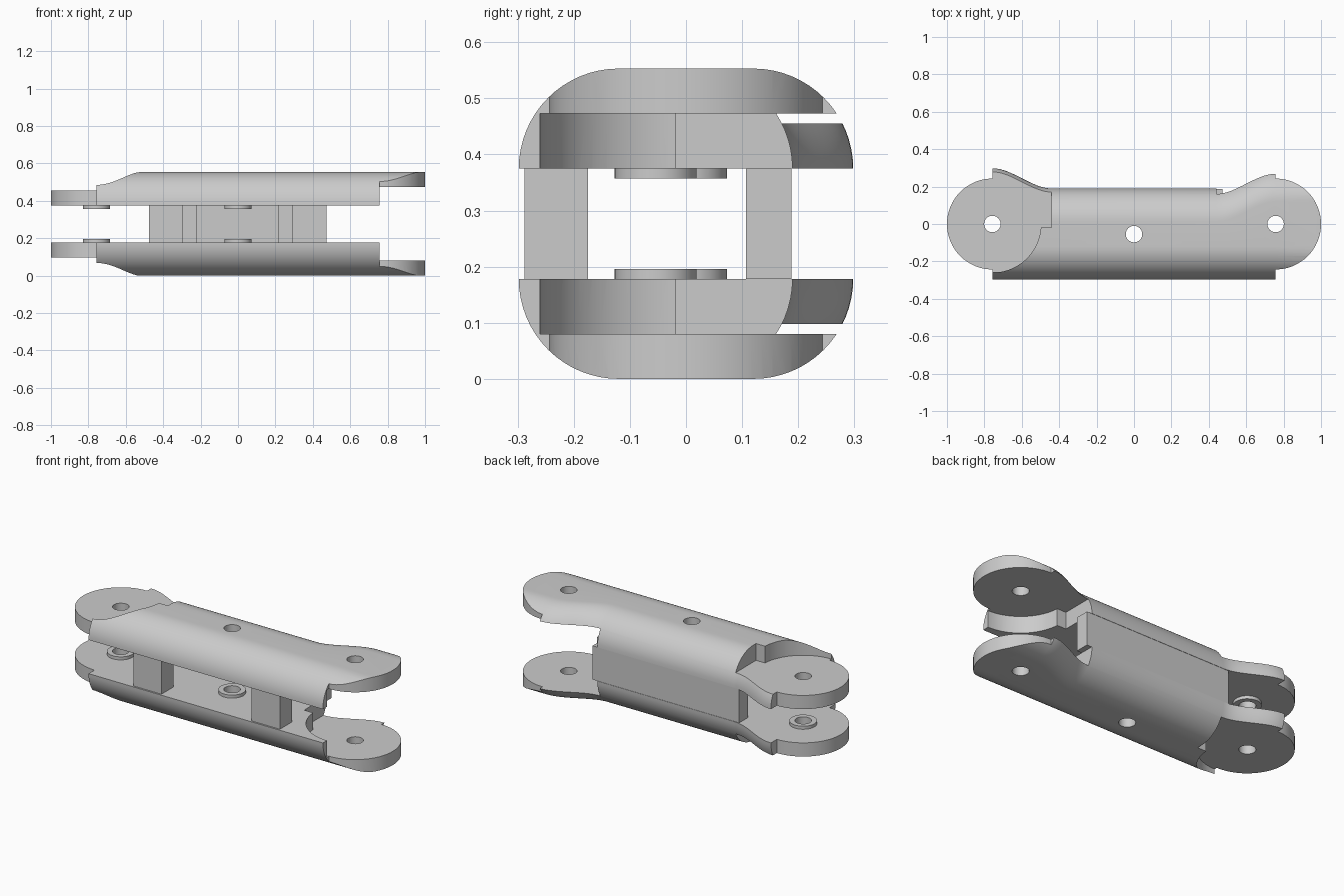
import bpy, bmesh, math

cube = bpy.data.objects.get("Cube")
if cube:
    bpy.data.objects.remove(cube)

MID = 0.2765        # height of the mirror plane; parts below are modelled relative to it
INNER, OUTER = 0.0985, MID
PIVOT, TIP_R, POCKET_R = 0.757, 0.243, 0.26
ROUND = OUTER - INNER

grey = bpy.data.materials.new("light grey")
grey.use_nodes = True
grey.diffuse_color = (0.6, 0.6, 0.6, 1)
grey.node_tree.nodes["Principled BSDF"].inputs["Base Color"].default_value = (0.6, 0.6, 0.6, 1)


def loft(name, rings):
    """Closed solid through matching rings of points."""
    bm = bmesh.new()
    loops = [[bm.verts.new(p) for p in ring] for ring in rings]
    n = len(loops[0])
    for a, b in zip(loops, loops[1:]):
        for i in range(n):
            bm.faces.new((a[i], a[(i + 1) % n], b[(i + 1) % n], b[i]))
    bm.faces.new(loops[0][::-1])
    bm.faces.new(loops[-1])
    bmesh.ops.recalc_face_normals(bm, faces=bm.faces)
    mesh = bpy.data.meshes.new(name)
    bm.to_mesh(mesh)
    bm.free()
    mesh.materials.append(grey)
    obj = bpy.data.objects.new(name, mesh)
    bpy.context.collection.objects.link(obj)
    return obj


def prism(name, outline, z0, z1):
    return loft(name, [[(x, y, z) for x, y in outline] for z in (z0, z1)])


def arc(cx, cy, r, start, end, n):
    angles = [math.radians(start + (end - start) * i / n) for i in range(n + 1)]
    return [(cx + r * math.cos(a), cy + r * math.sin(a)) for a in angles]


def disc(name, x, y, r, z0, z1):
    return prism(name, arc(x, y, r, 0, 352.5, 47), z0, z1)


def boolean(target, tool, operation):
    mod = target.modifiers.new("cut", "BOOLEAN")
    mod.operation, mod.object, mod.solver = operation, tool, "EXACT"
    bpy.context.view_layer.objects.active = target
    bpy.ops.object.modifier_apply(modifier=mod.name)
    bpy.data.objects.remove(tool)


def box(name, x0, x1, y0, y1, z0, z1):
    obj = prism(name, [(x0, y0), (x1, y0), (x1, y1), (x0, y1)], z0, z1)
    obj.location.z = MID
    return obj


def section(x):
    """Rounded shell section whose back edge flares out toward both ends."""
    t = min(max((abs(x) - 0.44) / (PIVOT - 0.44), 0), 1)
    back = 0.19 + 0.108 * t * t * (3 - 2 * t)
    pts = arc(back - ROUND, INNER, ROUND, 0, 90, 16)
    pts += arc(-0.298 + ROUND, INNER, ROUND, 90, 180, 16)
    return [(x, y, z) for y, z in pts]


# Rounded side shell, lofted along its length
flare = [0.44 + (PIVOT - 0.44) * i / 16 for i in range(17)]
stations = [-1.05] + [-x for x in reversed(flare)] + flare + [1.05]
shell = loft("side_shells", [section(x) for x in stations])

# Trim to the plan outline: straight body with a round tip at each end
outline = [(PIVOT, -0.4)] + arc(PIVOT, 0, TIP_R, -90, 90, 32) + [(PIVOT, 0.4)]
outline += [(-x, -y) for x, y in outline]
boolean(shell, prism("plan_trim", outline, 0, 0.4), "INTERSECT")

# Clearance pockets: outside of the right end, inside of the left end
pocket = [(1.1, -POCKET_R)] + arc(PIVOT, 0, POCKET_R, -90, -176, 24)
pocket += [(0.44, -0.018), (0.44, 0.4), (1.1, 0.4)]
boolean(shell, prism("inner_pocket", pocket, 0, 0.1965), "DIFFERENCE")
mirrored = [(-x, y) for x, y in pocket]
boolean(shell, prism("outer_pocket", mirrored, 0.1785, 0.4), "DIFFERENCE")

# Washer bosses on the inside, then the pin holes
for x, y in ((-PIVOT, 0), (0, -0.054)):
    boolean(shell, disc("boss", x, y, 0.073, 0.0805, INNER + 0.01), "UNION")
for x, y in ((-PIVOT, 0), (0, -0.054), (PIVOT, 0)):
    boolean(shell, disc("pin_hole", x, y, 0.044, 0, 0.4), "DIFFERENCE")

# Second shell is the reflection of the first
mirror = shell.modifiers.new("mirror", "MIRROR")
mirror.use_axis = (False, False, True)
mirror.use_mirror_merge = False
bpy.context.view_layer.objects.active = shell
bpy.ops.object.modifier_apply(modifier=mirror.name)
shell.location.z = MID

# Front spacer posts
for side, x0, x1 in (("right", -0.475, -0.293), ("left", 0.29, 0.472)):
    box(side + "_front_post", x0, x1, -0.288, -0.175, -INNER, INNER)

# Back wall, thinner in the middle
wall = box("back_wall", -0.475, 0.472, 0.107, 0.188, -INNER, INNER)
recess = box("wall_recess", -0.22, 0.217, 0.05, 0.14, -0.2, 0.2)
boolean(wall, recess, "DIFFERENCE")

# Smooth curved faces, crisp edges
bpy.ops.object.select_all(action="DESELECT")
shell.select_set(True)
bpy.context.view_layer.objects.active = shell
bpy.ops.object.shade_smooth_by_angle(angle=math.radians(30))
